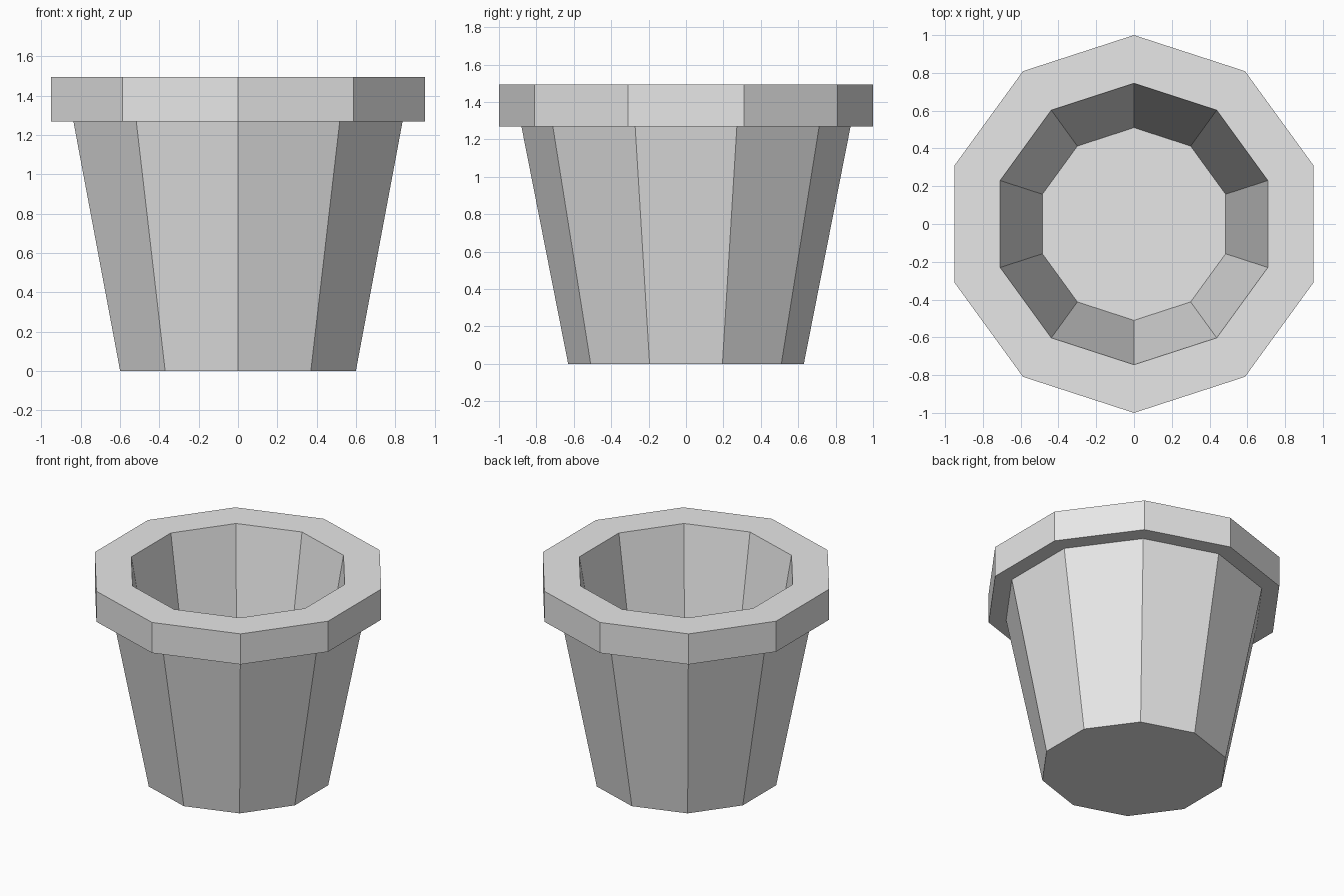
import bpy
import bmesh
from math import cos, sin, pi

SIDES = 10

cube = bpy.data.objects.get("Cube")
if cube:
    bpy.data.objects.remove(cube, do_unlink=True)

# Plain grey material
grey = bpy.data.materials.new("pot_grey")
grey.use_nodes = True
grey.diffuse_color = (0.8, 0.8, 0.8, 1)
grey.node_tree.nodes["Principled BSDF"].inputs["Base Color"].default_value = grey.diffuse_color


def lathe(name, profile, material):
    """Sweep a (radius, height) profile round z and cap both ends."""
    bm = bmesh.new()
    rings = []
    for radius, z in profile:
        angles = [pi / 2 + 2 * pi * i / SIDES for i in range(SIDES)]
        rings.append([bm.verts.new((radius * cos(a), radius * sin(a), z)) for a in angles])
    for low, high in zip(rings, rings[1:]):
        for i in range(SIDES):
            j = (i + 1) % SIDES
            bm.faces.new((low[i], low[j], high[j], high[i]))
    bm.faces.new(rings[0][::-1])
    bm.faces.new(rings[-1])
    bmesh.ops.recalc_face_normals(bm, faces=bm.faces)
    mesh = bpy.data.meshes.new(name)
    bm.to_mesh(mesh)
    bm.free()
    mesh.materials.append(material)
    obj = bpy.data.objects.new(name, mesh)
    bpy.context.collection.objects.link(obj)
    return obj


# Tapered pot: outer wall, overhanging rim, then the hollow inside and its floor
lathe("flower_pot", [
    (0.63, 0), (0.88, 1.27),
    (1, 1.27), (1, 1.495),
    (0.745, 1.495), (0.51, 0.1),
], grey)
